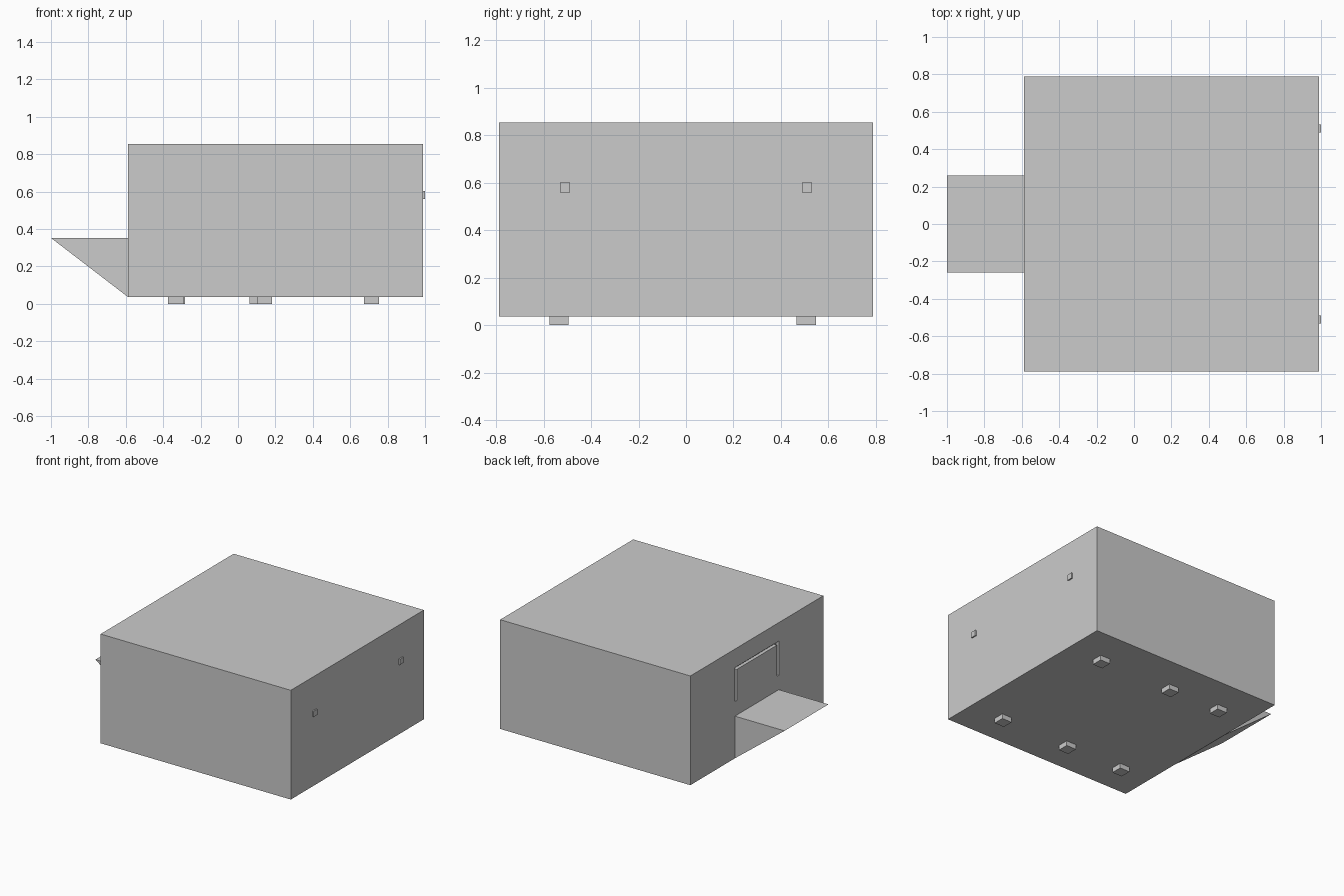
import bpy
import bmesh

if "Cube" in bpy.data.objects:
    bpy.data.objects.remove(bpy.data.objects["Cube"])


def prism(name, pts, x0, x1):
    """Extrude a (y, z) outline from x0 to x1."""
    bm = bmesh.new()
    face = bm.faces.new([bm.verts.new((x0, y, z)) for y, z in pts])
    res = bmesh.ops.extrude_face_region(bm, geom=[face])
    moved = [v for v in res["geom"] if isinstance(v, bmesh.types.BMVert)]
    bmesh.ops.translate(bm, verts=moved, vec=(x1 - x0, 0, 0))
    bmesh.ops.recalc_face_normals(bm, faces=bm.faces)
    mesh = bpy.data.meshes.new(name)
    bm.to_mesh(mesh)
    bm.free()
    ob = bpy.data.objects.new(name, mesh)
    bpy.context.collection.objects.link(ob)
    return ob


def box(name, x0, x1, y0, y1, z0, z1):
    return prism(name, [(y0, z0), (y1, z0), (y1, z1), (y0, z1)], x0, x1)


# Main cabinet
left, right, floor = -0.588, 0.99, 0.036
body = box("body", left, right, -0.788, 0.788, floor, 0.855)

# Arched groove cut into the left wall above the shelf
w, t, low, top = 0.26, 0.022, 0.46, 0.716
arch = [(-w, low), (-w, top), (w, top), (w, low),
        (w - t, low), (w - t, top - t), (t - w, top - t), (t - w, low)]
cutter = prism("groove_cutter", arch, left - 0.03, left + 0.025)
cutter.hide_render = True
cutter.hide_set(True)
groove = body.modifiers.new("groove", "BOOLEAN")
groove.operation = "DIFFERENCE"
groove.solver = "EXACT"
groove.object = cutter

# Wedge shelf: a box whose lower outer edge is raised to a sharp lip
shelf = box("wedge_shelf", -1.0, left, -w, w, floor, 0.352)
bm = bmesh.new()
bm.from_mesh(shelf.data)
for v in bm.verts:
    if v.co.x < -0.9:
        v.co.z = 0.352
bmesh.ops.remove_doubles(bm, verts=bm.verts, dist=0.0005)
bm.to_mesh(shelf.data)
bm.free()

# Six feet in two slightly offset rows
h = 0.041
for row, y, xs in (("front", -0.535, (-0.333, 0.142, 0.714)),
                   ("back", 0.506, (-0.325, 0.103, 0.714))):
    for i, x in enumerate(xs):
        box(f"{row}_foot_{i + 1}", x - h, x + h, y - h, y + h, 0, floor)

# Small studs on the right wall
for side, y in (("front", -0.51), ("back", 0.51)):
    box(f"{side}_stud", right, 1.0, y - 0.021, y + 0.021, 0.56, 0.602)
